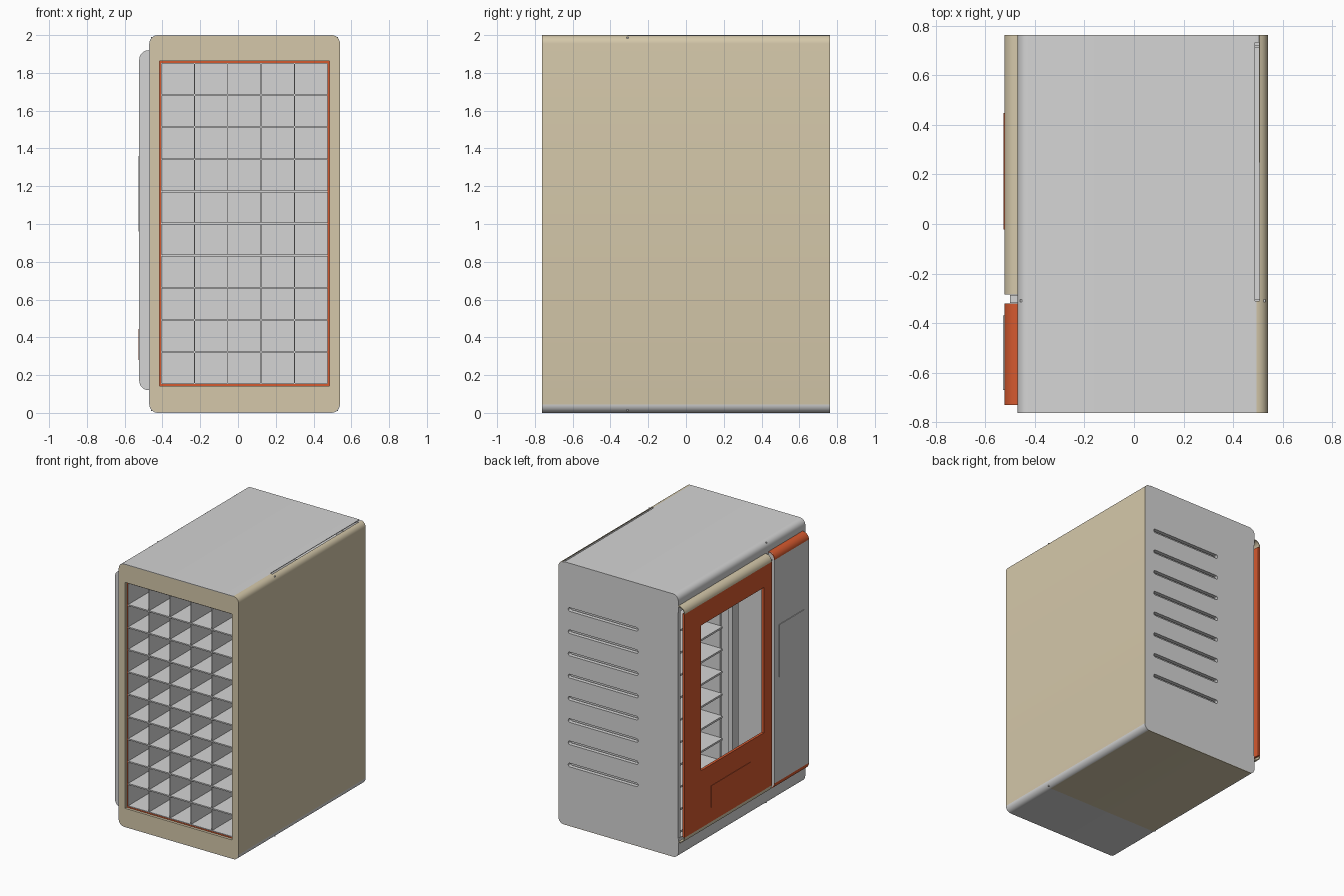
import bpy, bmesh
from math import cos, sin, radians
from mathutils import Matrix, Vector

cube = bpy.data.objects.get("Cube")
if cube:
    bpy.data.objects.remove(cube)


def material(name, rgb):
    m = bpy.data.materials.new(name)
    m.use_nodes = True
    m.diffuse_color = (*rgb, 1)
    m.node_tree.nodes["Principled BSDF"].inputs["Base Color"].default_value = (*rgb, 1)
    return m


TAN = material("warm tan", (0.66, 0.575, 0.40))
GREY = material("light grey", (0.66, 0.66, 0.66))
ORANGE = material("burnt orange", (0.66, 0.10, 0.028))


def link(name, data):
    ob = bpy.data.objects.new(name, data)
    bpy.context.scene.collection.objects.link(ob)
    return ob


def bake(ob, name):
    """Turn a curve or modified object into a plain mesh with sharp edges kept."""
    bpy.context.view_layer.update()
    dg = bpy.context.evaluated_depsgraph_get()
    me = bpy.data.meshes.new_from_object(ob.evaluated_get(dg))
    mat = ob.matrix_world.copy()
    bpy.data.objects.remove(ob)
    me.transform(mat)
    me.shade_smooth()
    me.set_sharp_from_angle(angle=radians(35))
    return link(name, me)


def arc(cx, cz, r, a0, a1, n=6):
    return [(cx + r * cos(radians(a0 + (a1 - a0) * i / n)),
             cz + r * sin(radians(a0 + (a1 - a0) * i / n))) for i in range(n + 1)]


def rect(x0, x1, z0, z1):
    return [(x0, z0), (x0, z1), (x1, z1), (x1, z0)]


def rounded(x0, x1, z0, z1, r, left=(), top=()):
    return (arc(x0 + r, z0 + r, r, 270, 180) + list(left)
            + arc(x0 + r, z1 - r, r, 180, 90) + list(top)
            + arc(x1 - r, z1 - r, r, 90, 0) + arc(x1 - r, z0 + r, r, 0, -90))


def plate(name, loops, facing, lo, hi, mat):
    """Flat plate with holes; facing 'y' lies in xz, facing 'x' lies in yz."""
    cu = bpy.data.curves.new(name, 'CURVE')
    cu.dimensions = '2D'
    cu.fill_mode = 'BOTH'
    cu.extrude = (hi - lo) / 2
    for loop in loops:
        sp = cu.splines.new('POLY')
        sp.points.add(len(loop) - 1)
        for p, (u, v) in zip(sp.points, loop):
            p.co = (u, v, 0, 1)
        sp.use_cyclic_u = True
    cu.materials.append(mat)
    ob = link(name, cu)
    mid = (lo + hi) / 2
    if facing == 'y':
        ob.matrix_world = Matrix.Translation((0, mid, 0)) @ Matrix.Rotation(radians(90), 4, 'X')
    else:
        ob.matrix_world = Matrix(((0, 0, 1, mid), (1, 0, 0, 0), (0, 1, 0, 0), (0, 0, 0, 1)))
    return bake(ob, name)


def sheet(name, pts, ys, mats, rule, thick, closed=False, offset=0):
    """Thin bent sheet: xz path swept through the y stations; rule gives slot or None."""
    bm = bmesh.new()
    rows = [[bm.verts.new((x, y, z)) for x, z in pts] for y in ys]
    n = len(pts)
    for a, b in zip(rows, rows[1:]):
        for i in range(n if closed else n - 1):
            j = (i + 1) % n
            f = bm.faces.new((a[i], a[j], b[j], b[i]))
            f.normal_update()
            slot = rule(f.calc_center_median(), f.normal)
            if slot is None:
                bm.faces.remove(f)
            else:
                f.material_index = slot
    me = bpy.data.meshes.new(name)
    bm.to_mesh(me)
    bm.free()
    for m in mats:
        me.materials.append(m)
    ob = link(name, me)
    mod = ob.modifiers.new("thickness", 'SOLIDIFY')
    mod.thickness = thick
    mod.offset = -1
    mod.material_offset = offset
    return bake(ob, name)


def boxes(name, spans, mat):
    bm = bmesh.new()
    for x0, x1, y0, y1, z0, z1 in spans:
        m = (Matrix.Translation(((x0 + x1) / 2, (y0 + y1) / 2, (z0 + z1) / 2))
             @ Matrix.Diagonal((x1 - x0, y1 - y0, z1 - z0, 1)))
        bmesh.ops.create_cube(bm, size=1, matrix=m)
    me = bpy.data.meshes.new(name)
    bm.to_mesh(me)
    bm.free()
    me.materials.append(mat)
    return link(name, me)


# Overall sizes
L, R, D, H, RAD = -0.47, 0.54, 0.763, 2.0, 0.045
SPLIT = -0.31      # joint between front and rear sections
T = 0.004          # shell thickness
GAP = 0.489        # narrow slit along the roof


# Cabinet shell, with a side opening and a roof slit in the rear section
def shell_rule(c, n):
    rear = c.y > SPLIT
    if rear and n.x < -0.99 and 0.15 < c.z < 1.87:
        return None
    if rear and n.z > 0.99 and c.x > GAP:
        return None
    if n.x > 0.01 and c.z > 0.1:
        return 0
    return 0 if rear and n.z < -0.99 else 1


outline = rounded(L, R, 0, H, RAD, [(L, 0.15), (L, 1.87)], [(GAP, H)])
sheet("cabinet_shell", outline, (-D, SPLIT, D), (TAN, GREY), shell_rule, T, True, 1)

# Front frame and its coloured inner lip
inner = rounded(L + T, R - T, T, H - T, RAD - T)
OX0, OX1, OZ0, OZ1 = -0.416, 0.484, 0.143, 1.862
plate("front_frame", [inner, rect(OX0, OX1, OZ0, OZ1)], 'y', -D, -D + 0.02, TAN)
lip = 0.009
plate("front_lip", [rect(OX0 - lip, OX1 + lip, OZ0 - lip, OZ1 + lip),
                    rect(OX0 + lip, OX1 - lip, OZ0 + lip, OZ1 - lip)],
      'y', -D + 0.02, -D + 0.03, ORANGE)

# Back panel with vent slots, and the inner wall behind them
slots = [rounded(-0.13, 0.457, z - 0.014, z + 0.014, 0.012)
         for z in (0.465 + 0.169 * i for i in range(8))]
plate("back_panel", [inner] + slots, 'y', D - 0.03, D, GREY)
boxes("inner_back_wall", [(L + 0.03, R - 0.03, D - 0.05, D - 0.04, 0.1, 1.9)], GREY)

# Front compartments: ten rows of five
cx0, cx1, cz0, cz1 = OX0 + lip, OX1 - lip, OZ0 + lip, OZ1 - lip
cols, rows = 5, 10
row_h, col_w = (cz1 - cz0) / rows, (cx1 - cx0) / cols
y0, y1 = -D + 0.022, SPLIT
cells = [(cx0, cx1, y0, y1, cz0 + row_h * i - 0.005, cz0 + row_h * i + 0.005)
         for i in range(rows + 1)]
cells += [(cx0 + col_w * i - 0.002, cx0 + col_w * i + 0.002, y0, y1, cz0, cz1)
          for i in range(cols + 1)]
boxes("front_compartments", cells, GREY)
boxes("middle_wall", [(L + 0.01, R - 0.01, SPLIT - 0.005, SPLIT + 0.005, 0.01, H - 0.01)], GREY)

# Rear product shelves with their side panel and post
boxes("rear_shelves", [(-0.42, 0.48, 0.16, D - 0.05, z - 0.007, z + 0.007)
                       for z in (cz0 + row_h * i for i in range(rows + 1))], GREY)
boxes("shelf_side_panel", [(-0.40, 0.48, 0.145, 0.16, 0.1, 1.9)], GREY)
boxes("lift_post", [(-0.42, -0.38, -0.03, 0.04, 0.05, 1.95)], GREY)

# Side door: rounded top and bottom edges, plate with window, flap
DX, DZ0, DZ1, DR = -0.523, 0.12, 1.92, 0.05
path = arc(DX + DR, DZ0 + DR, DR, 270, 180) + arc(DX + DR, DZ1 - DR, DR, 180, 90)
path = [(L, DZ0)] + path + [(L, DZ1)]


def is_flat(n):
    return n.x < -0.999


sheet("door_edges", path, (-0.285, D), (TAN,),
      lambda c, n: None if is_flat(n) else 0, 0.006)
plate("door_plate", [rect(-0.285, D, DZ0 + DR, DZ1 - DR), rect(-0.19, 0.567, 0.605, 1.71)],
      'x', DX, DX + 0.02, ORANGE)
boxes("delivery_flap", [(DX - 0.003, DX, -0.023, 0.447, 0.28, 0.445)], ORANGE)

# Control column beside the door
sheet("control_column", path, (-0.73, -0.32), (ORANGE, GREY),
      lambda c, n: 1 if is_flat(n) else 0, 0.006)
for name, y in (("column_front_cap", -0.73), ("column_rear_cap", -0.324)):
    plate(name, [path], 'y', y - 0.001, y + 0.003, GREY)
boxes("control_plate", [(DX - 0.005, DX, -0.67, -0.37, 0.96, 1.36)], GREY)
boxes("hinge_strip", [(-0.50, L, -0.318, -0.287, DZ0 + DR, DZ1 - DR)], GREY)
